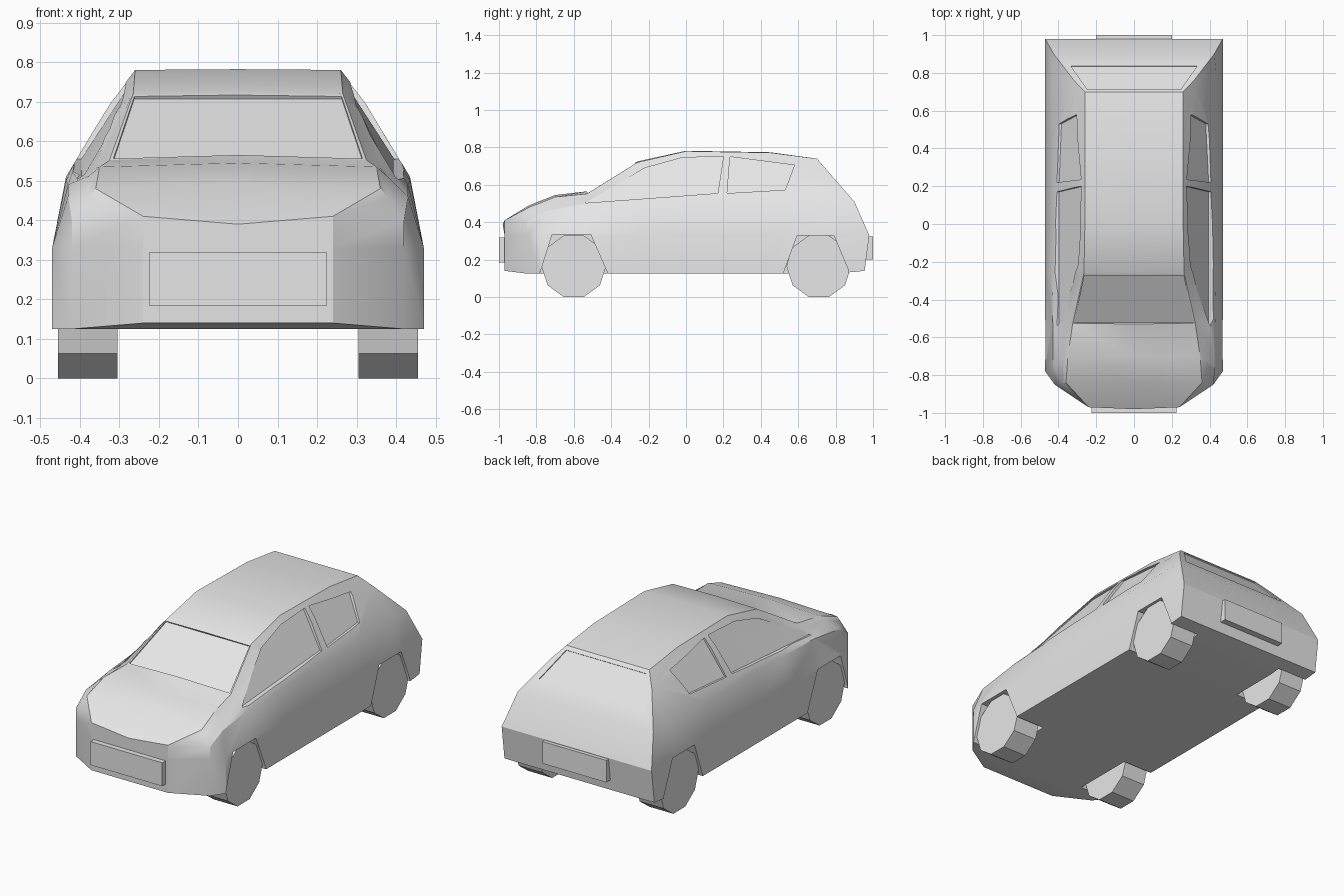
import bpy, bmesh, math
from mathutils import Vector, Matrix
from mathutils.bvhtree import BVHTree

cube = bpy.data.objects.get("Cube")
if cube:
    bpy.data.objects.remove(cube, do_unlink=True)

grey = bpy.data.materials.new("light_grey")
grey.use_nodes = True
grey.diffuse_color = (0.8, 0.8, 0.8, 1)
grey.node_tree.nodes["Principled BSDF"].inputs["Base Color"].default_value = (0.8, 0.8, 0.8, 1)


def add_object(name, bm):
    bmesh.ops.recalc_face_normals(bm, faces=bm.faces)
    mesh = bpy.data.meshes.new(name)
    bm.to_mesh(mesh)
    mesh.materials.append(grey)
    obj = bpy.data.objects.new(name, mesh)
    bpy.context.collection.objects.link(obj)
    return obj


def select_only(obj):
    bpy.ops.object.select_all(action='DESELECT')
    obj.select_set(True)
    bpy.context.view_layer.objects.active = obj


def prism(name, inner, outer):
    """Closed solid between two matching outlines."""
    bm = bmesh.new()
    a = [bm.verts.new(p) for p in inner]
    b = [bm.verts.new(p) for p in outer]
    bm.faces.new(a)
    bm.faces.new(b)
    for i in range(len(a)):
        j = (i + 1) % len(a)
        bm.faces.new((a[i], a[j], b[j], b[i]))
    return add_object(name, bm)


def box(name, x, y0, y1, z0, z1):
    front = [(-x, y0, z0), (x, y0, z0), (x, y0, z1), (-x, y0, z1)]
    return prism(name, front, [(px, y1, pz) for px, _, pz in front])


# Body sections: half width, y of the lower side, belt point, roof edge point, centre height
SECTIONS = [
    (.24, -.97, (.24, -.97, .41), (.24, -.97, .41), .39),
    (.42, -.85, (.42, -.85, .40), (.36, -.84, .48), .49),
    (.47, -.78, (.43, -.75, .46), (.35, -.70, .535), .545),
    (.47, -.53, (.43, -.53, .49), (.325, -.53, .552), .565),
    (.47, -.26, (.435, -.26, .50), (.265, -.26, .72), .725),
    (.47, 0, (.435, 0, .51), (.26, 0, .78), .782),
    (.47, .45, (.435, .45, .51), (.26, .45, .772), .774),
    (.47, .80, (.435, .80, .51), (.26, .70, .74), .74),
    (.47, .98, (.425, .90, .51), (.26, .70, .74), .74),
]


def ring(section):
    width, y, belt, edge, top = section
    belt, edge = Vector(belt), Vector(edge)
    rise = edge.z - belt.z
    shoulder = edge.lerp(belt, .3) + Vector((.035 * rise, 0, 0))
    sill = .14 if abs(y) > .9 else .125
    half = [Vector((width, min(y, .955), sill)), Vector((width, y, .33)), belt, shoulder, edge]
    nose = -.01 if y < -.9 else 0
    mirrored = [Vector((-p.x, p.y, p.z)) for p in reversed(half)]
    return half + [Vector((0, edge.y + nose, top))] + mirrored


bm = bmesh.new()
rings = [[bm.verts.new(p) for p in ring(s)] for s in SECTIONS]
n = len(rings[0])
for a, b in zip(rings, rings[1:]):
    for i in range(n):
        j = (i + 1) % n
        bm.faces.new((a[i], a[j], b[j], b[i]))
bm.faces.new(rings[0])
tail = rings[-1]
for i in range(3):
    bm.faces.new((tail[i], tail[i + 1], tail[n - 2 - i], tail[n - 1 - i]))
bm.faces.new(tail[3:n - 3])
bmesh.ops.remove_doubles(bm, verts=bm.verts, dist=.0005)
bmesh.ops.recalc_face_normals(bm, faces=bm.faces)
surface = BVHTree.FromBMesh(bm)
body = add_object("car_body", bm)


def cut(cutter):
    cutter.hide_render = True
    mod = body.modifiers.new("cut", 'BOOLEAN')
    mod.operation = 'DIFFERENCE'
    mod.solver = 'EXACT'
    mod.object = cutter
    select_only(body)
    bpy.ops.object.modifier_apply(modifier=mod.name)
    bpy.data.objects.remove(cutter, do_unlink=True)


# Recessed side windows
FRONT_WINDOW = [(-.54, .503), (-.22, .69), (-.02, .745), (.20, .752), (.17, .555)]
REAR_WINDOW = [(.235, .75), (.58, .705), (.53, .573), (.22, .555)]
for outline in (FRONT_WINDOW, REAR_WINDOW):
    for side in (1, -1):
        inner, outer = [], []
        for y, z in outline:
            hit = surface.ray_cast(Vector((side, y, z)), Vector((-side, 0, 0)))[0]
            inner.append((hit.x - side * .012, y, z))
            outer.append((side * .7, y, z))
        cut(prism("window_cutter", inner, outer))


# Recessed windscreen and tailgate window
def cut_screen(low, high, direction, depth):
    corners = [Vector((s * p[0], p[1], p[2])) for p, s in ((low, -1), (low, 1), (high, 1), (high, -1))]
    d = Vector(direction).normalized()
    cut(prism("screen_cutter", [c - d * depth for c in corners], [c + d * .06 for c in corners]))


cut_screen((.315, -.525, .557), (.262, -.272, .714), (0, -.53, .85), .008)
cut_screen((.335, .838, .582), (.25, .716, .722), (0, .75, .66), .006)

# Wheel arches
FRONT_ARCH = [(-.78, .05), (-.78, .13), (-.715, .335), (-.51, .335), (-.42, .13), (-.42, .05)]
REAR_ARCH = [(.52, .05), (.52, .125), (.595, .33), (.79, .33), (.87, .14), (.87, .05)]
for arch in (FRONT_ARCH, REAR_ARCH):
    for side in (1, -1):
        cut(prism("arch_cutter", [(side * .285, y, z) for y, z in arch],
                  [(side * .6, y, z) for y, z in arch]))

select_only(body)
bpy.ops.object.shade_smooth_by_angle(angle=math.radians(28))

# Ten-sided wheels
for end, y in (("front", -.6), ("rear", .71)):
    for side, sign in (("left", 1), ("right", -1)):
        bm = bmesh.new()
        bmesh.ops.create_cone(bm, cap_ends=True, segments=10, radius1=.173, radius2=.173, depth=.15)
        bmesh.ops.rotate(bm, verts=bm.verts, matrix=Matrix.Rotation(math.pi / 2, 3, 'Y'))
        # turn until one flat side rests on the ground
        low = min(v.co.z for v in bm.verts)
        if low < -.17:
            bmesh.ops.rotate(bm, verts=bm.verts, matrix=Matrix.Rotation(math.pi / 10, 3, 'X'))
        low = min(v.co.z for v in bm.verts)
        bmesh.ops.translate(bm, verts=bm.verts, vec=(sign * .38, y, -low))
        add_object(f"{end}_{side}_wheel", bm)

# Blank number plates
box("front_plate", .225, -1.0, -.95, .185, .318)
box("rear_plate", .2, .94, 1.0, .2, .325)
